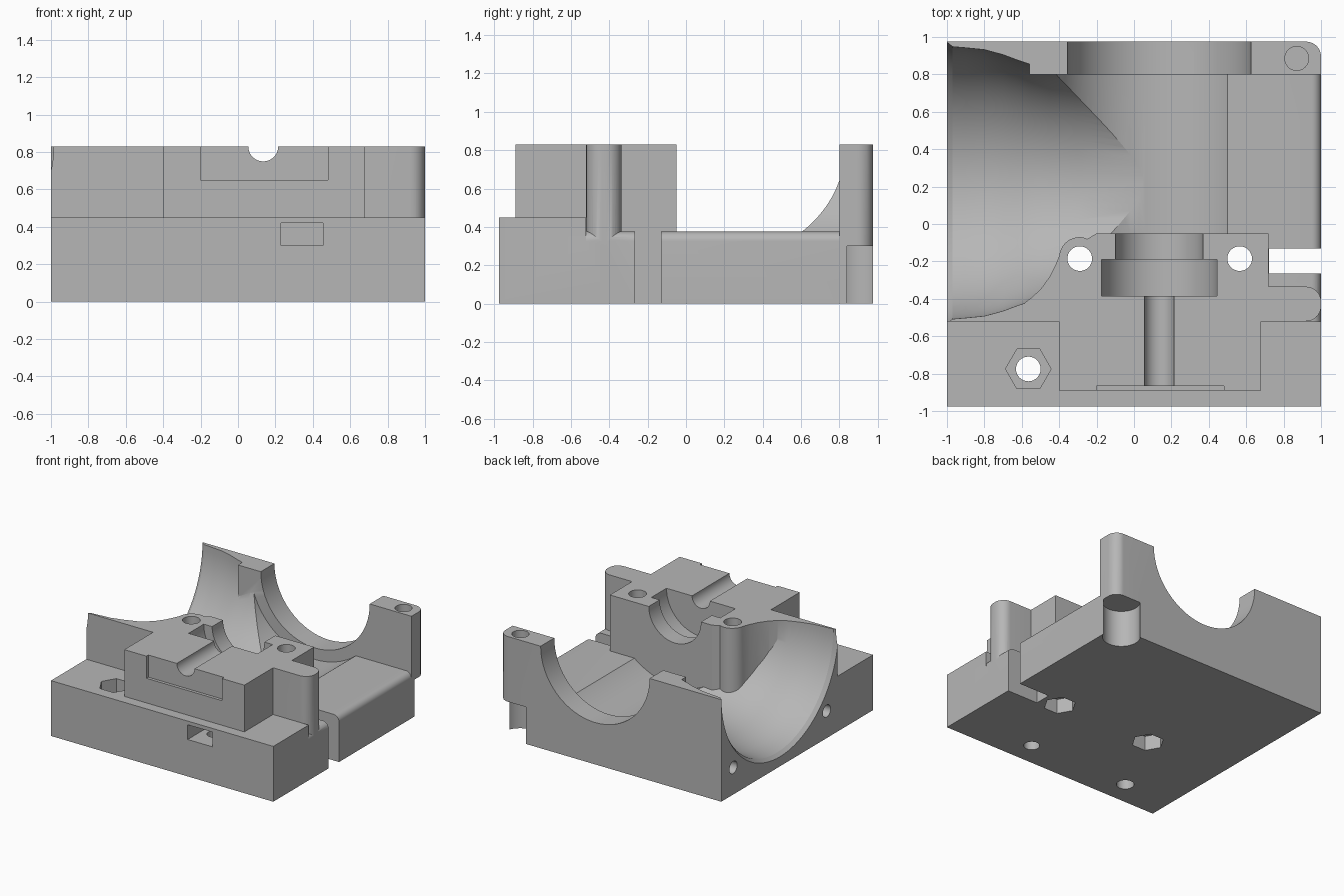
import bpy, bmesh
from math import cos, sin, pi, radians
from mathutils import Vector

if "Cube" in bpy.data.objects:
    bpy.data.objects.remove(bpy.data.objects["Cube"])

grey = bpy.data.materials.new("plain_grey")
grey.use_nodes = True
colour = (0.47, 0.47, 0.47, 1)
grey.diffuse_color = colour
grey.node_tree.nodes["Principled BSDF"].inputs["Base Color"].default_value = colour

AXIS_X, TOP = 0.135, 0.83      # shaft centre line, split plane height


def finish(name, bm):
    bmesh.ops.recalc_face_normals(bm, faces=bm.faces)
    mesh = bpy.data.meshes.new(name)
    bm.to_mesh(mesh)
    bm.free()
    mesh.materials.append(grey)
    obj = bpy.data.objects.new(name, mesh)
    bpy.context.collection.objects.link(obj)
    return obj


def arc(cx, cy, r, start=0, end=360, n=48):
    full = end - start == 360
    steps = n if full else n + 1
    return [(cx + r * cos(radians(start + (end - start) * i / n)),
             cy + r * sin(radians(start + (end - start) * i / n))) for i in range(steps)]


def rect(x0, x1, y0, y1):
    return [(x0, y0), (x1, y0), (x1, y1), (x0, y1)]


def prism(name, outline, axis, lo, hi):
    """Extrude a 2D outline along the given axis."""
    place = {"x": lambda u, v, w: (w, u, v),
             "y": lambda u, v, w: (u, w, v),
             "z": lambda u, v, w: (u, v, w)}[axis]
    bm = bmesh.new()
    face = bm.faces.new([bm.verts.new(place(u, v, lo)) for u, v in outline])
    out = bmesh.ops.extrude_face_region(bm, geom=[face])
    verts = [g for g in out["geom"] if isinstance(g, bmesh.types.BMVert)]
    bmesh.ops.translate(bm, verts=verts, vec=Vector(place(0, 0, hi - lo)))
    return finish(name, bm)


def revolve(name, profile, centre_y, centre_z, n=96):
    """Spin an (x, radius) profile around a line parallel to x."""
    bm = bmesh.new()
    verts = [bm.verts.new((x, centre_y + r, centre_z)) for x, r in profile]
    edges = [bm.edges.new(pair) for pair in zip(verts, verts[1:])]
    bmesh.ops.spin(bm, geom=verts + edges, cent=(0, centre_y, centre_z),
                   axis=(1, 0, 0), angle=2 * pi, steps=n)
    bmesh.ops.remove_doubles(bm, verts=bm.verts, dist=1e-4)
    return finish(name, bm)


def combine(target, tool, operation="DIFFERENCE"):
    mod = target.modifiers.new("join", "BOOLEAN")
    mod.operation, mod.object, mod.solver = operation, tool, "EXACT"
    bpy.context.view_layer.objects.active = target
    bpy.ops.object.modifier_apply(modifier=mod.name)
    bpy.data.objects.remove(tool)


def cut(outline, axis, lo, hi):
    combine(body, prism("cutter", outline, axis, lo, hi))


# Main body with one rounded rear corner
corner = arc(0.92, 0.895, 0.08, 0, 90, 10)
body = prism("housing_half", [(-1, -0.975), (1, -0.975)] + corner + [(-1, 0.975)], "z", 0, TOP)

# Low front step
cut(rect(-1.2, 1.2, -1.2, -0.52), "z", 0.45, 1)
# Open floor on the right with a rounded outer edge
floor = [(AXIS_X, 1), (AXIS_X, 0.375)] + arc(0.95, 0.325, 0.05, 90, 0, 8)
cut(floor + [(1.1, 0.325), (1.1, 1)], "y", -0.52, 0.8)
# Round wheel chamber
cut(arc(AXIS_X, TOP, 0.583, n=96), "y", -0.1, 0.8)
# Flared side funnel
flare = [(-1.02, 0), (-1.02, 0.775), (-1, 0.752), (-0.97, 0.728), (-0.9, 0.722), (-0.8, 0.712),
         (-0.7, 0.685), (-0.62, 0.655), (-0.55, 0.632), (-0.45, 0.612), (-0.3, 0.6),
         (0.05, 0.577), (0.13, 0.57), (0.13, 0)]
combine(body, revolve("funnel", flare, 0.22, TOP))

# Bearing block with screw boss, side tab and fillet into the funnel
block = ([(-0.4, -0.89), (0.68, -0.89), (0.68, -0.52)]
         + arc(0.92, -0.44, 0.08, -90, 0, 8) + arc(0.92, -0.415, 0.08, 0, 90, 8)
         + [(0.72, -0.335), (0.72, -0.05), (-0.2, -0.05), (-0.25, -0.08)]
         + arc(-0.29, -0.18, 0.11, 80, 175, 10)
         + [(-0.42, -0.22), (-0.45, -0.28), (-0.5, -0.35), (-0.55, -0.395),
            (-0.62, -0.45), (-0.6, -0.51), (-0.4, -0.51)])
combine(body, prism("bearing_block", block, "z", 0.1, TOP), "UNION")
# Rear wall
wall = [(-0.56, 0.8), (1, 0.8)] + corner + [(-0.56, 0.975)]
combine(body, prism("rear_wall", wall, "z", 0.1, TOP), "UNION")

# Rear opening, bearing seats and shaft channel
for radius, lo, hi in [(0.49, 0.79, 1.1), (0.235, -0.2, 0.0),
                       (0.31, -0.385, -0.19), (0.08, -0.95, -0.38)]:
    cut(arc(AXIS_X, TOP, radius, n=64), "y", lo, hi)
# Shallow recess on the block front
cut(rect(-0.2, 0.48, 0.65, 1), "y", -0.95, -0.865)
# Side slot
cut(rect(0.721, 1.1, -0.265, -0.13), "z", -0.1, 0.6)

# Through screw holes with hexagonal nut pockets
for x, y, lo, hi in [(-0.29, -0.185, -0.1, 0.12), (0.565, -0.185, -0.1, 0.12),
                     (-0.565, -0.775, 0.3, 0.6)]:
    cut(arc(x, y, 0.066, n=32), "z", -0.1, 1)
    cut(arc(x, y, 0.122, n=6), "z", lo, hi)
# Front nut slot and the blind hole beneath it
cut(rect(0.23, 0.455, 0.3, 0.42), "y", -1.1, -0.67)
cut(arc(0.34, -0.78, 0.06, n=32), "z", -0.1, 0.41)
# Corner post hole and its open counterbore
cut(arc(0.87, 0.885, 0.064, n=32), "z", 0.34, 1)
cut(arc(0.87, 0.89, 0.14, n=48), "z", -0.1, 0.3)
# Mounting holes in the funnel face
for y in (-0.38, 0.82):
    cut(arc(y, 0.22, 0.05, n=24), "x", -1.1, -0.75)

# Smooth curved surfaces, keep machined edges sharp
bpy.ops.object.select_all(action="DESELECT")
body.select_set(True)
bpy.context.view_layer.objects.active = body
bpy.ops.object.shade_smooth_by_angle(angle=radians(25))
